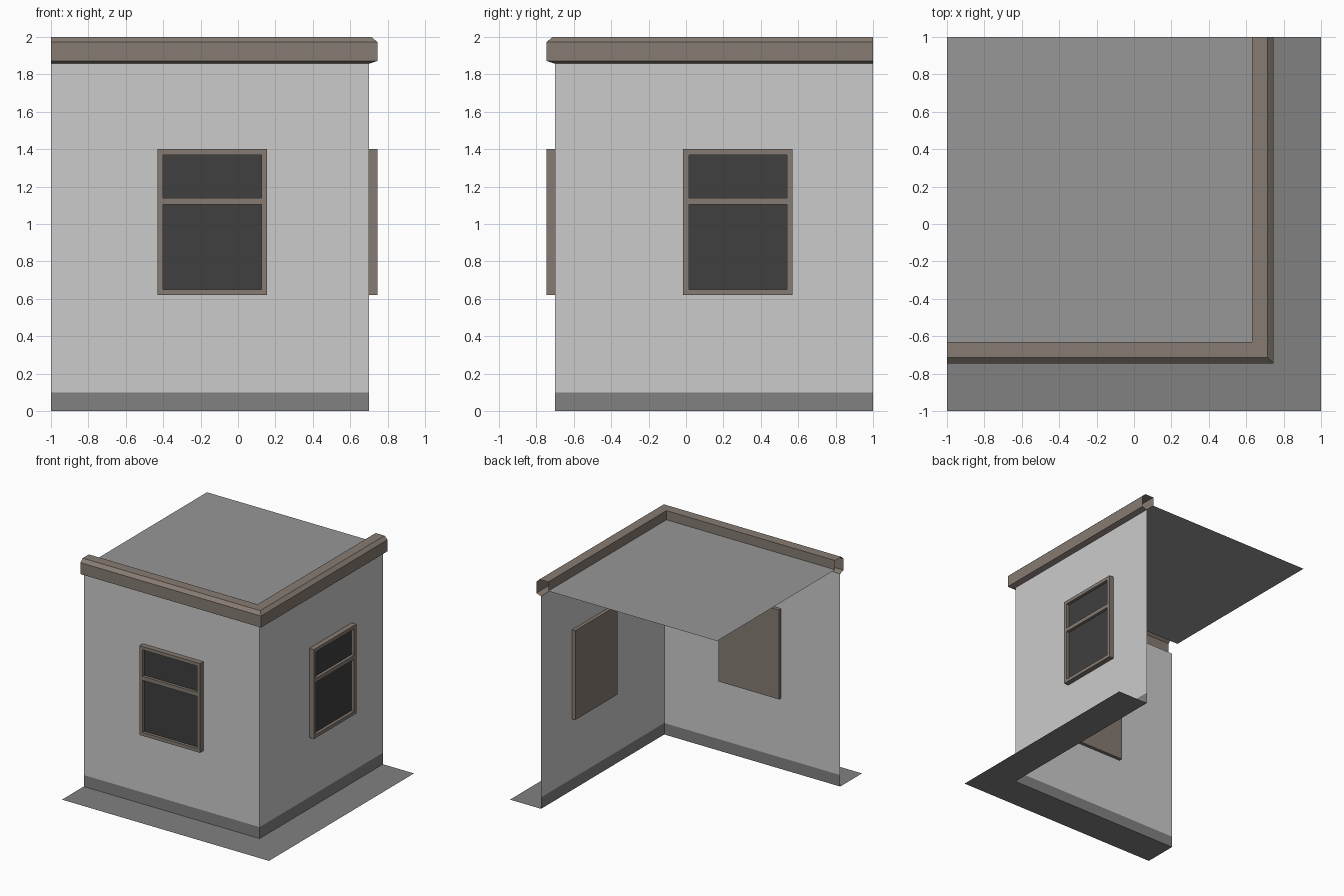
import bpy
from mathutils import Matrix

if "Cube" in bpy.data.objects:
    bpy.data.objects.remove(bpy.data.objects["Cube"])


def material(name, r, g, b):
    m = bpy.data.materials.new(name)
    m.diffuse_color = (r, g, b, 1)
    m.use_nodes = True
    m.node_tree.nodes["Principled BSDF"].inputs["Base Color"].default_value = m.diffuse_color
    return m


BROWN = material("brown_trim", 0.24, 0.2, 0.17)
PLINTH = material("dark_grey", 0.22, 0.22, 0.22)
ROOF = material("roof_grey", 0.31, 0.31, 0.31)
GLASS = material("dark_glass", 0.05, 0.05, 0.05)


def add_mesh(name, verts, faces, mat=None):
    me = bpy.data.meshes.new(name)
    me.from_pydata(verts, [], faces)
    if mat:
        me.materials.append(mat)
    ob = bpy.data.objects.new(name, me)
    bpy.context.collection.objects.link(ob)
    return ob


def corner_sweep(name, profile, mat=None):
    """Sweep (offset, z) points along the mitred front and right sides."""
    n = len(profile)
    verts = [(-1, -d, z) for d, z in profile]
    verts += [(d, -d, z) for d, z in profile]
    verts += [(d, 1, z) for d, z in profile]
    faces = [(s * n + i, (s + 1) * n + i, (s + 1) * n + i + 1, s * n + i + 1)
             for s in range(2) for i in range(n - 1)]
    return add_mesh(name, verts, faces, mat)


def window(name, x0, matrix):
    """Solid frame with two recessed panes, built facing -y."""
    x1, z0, z1, front, back, glass = x0 + 0.585, 0.62, 1.4, -0.745, -0.67, -0.72
    xs = [x0, x0 + 0.03, x1 - 0.03, x1]
    zs = [z0, 0.65, 1.105, 1.14, 1.37, z1]
    verts = [(x, front, z) for z in zs for x in xs]
    openings = [(1, 1), (1, 3)]
    faces = [(j * 4 + i, j * 4 + i + 1, j * 4 + i + 5, j * 4 + i + 4)
             for j in range(5) for i in range(3) if (i, j) not in openings]
    # outer sides and back
    b = len(verts)
    verts += [(x0, back, z0), (x1, back, z0), (x1, back, z1), (x0, back, z1)]
    rim = [0, 3, 23, 20]
    faces += [(rim[k], b + k, b + (k + 1) % 4, rim[(k + 1) % 4]) for k in range(4)]
    faces.append((b + 3, b + 2, b + 1, b))
    # reveals around each pane
    panes = []
    for i, j in openings:
        loop = [j * 4 + i, j * 4 + i + 1, j * 4 + i + 5, j * 4 + i + 4]
        c = len(verts)
        inner = [(verts[v][0], glass, verts[v][2]) for v in loop]
        verts += inner
        faces += [(loop[k], loop[(k + 1) % 4], c + (k + 1) % 4, c + k) for k in range(4)]
        panes += inner
    frame = add_mesh(name + "_frame", verts, faces, BROWN)
    panes = add_mesh(name + "_panes", panes, [(0, 1, 2, 3), (4, 5, 6, 7)], GLASS)
    for ob in (frame, panes):
        ob.data.transform(matrix)


# ground strip, plinth and walls
corner_sweep("pavement", [(1, 0), (0.7, 0)], PLINTH)
corner_sweep("plinth", [(0.7, 0), (0.7, 0.1)], PLINTH)
corner_sweep("walls", [(0.7, 0.1), (0.7, 1.857)])

# cornice with open ends, and flat roof behind it
corner_sweep("cornice", [(0.7, 1.857), (0.745, 1.872), (0.745, 1.972),
                         (0.715, 2), (0.63, 2), (0.63, 1.92)], BROWN)
add_mesh("roof", [(-1, -0.63, 1.92), (0.63, -0.63, 1.92), (0.63, 1, 1.92), (-1, 1, 1.92)],
         [(0, 1, 2, 3)], ROOF)

# windows: front wall, then turned a quarter onto the right wall
window("front_window", -0.43, Matrix.Identity(4))
window("right_window", -0.015, Matrix(((0, -1, 0, 0), (1, 0, 0, 0), (0, 0, 1, 0), (0, 0, 0, 1))))
